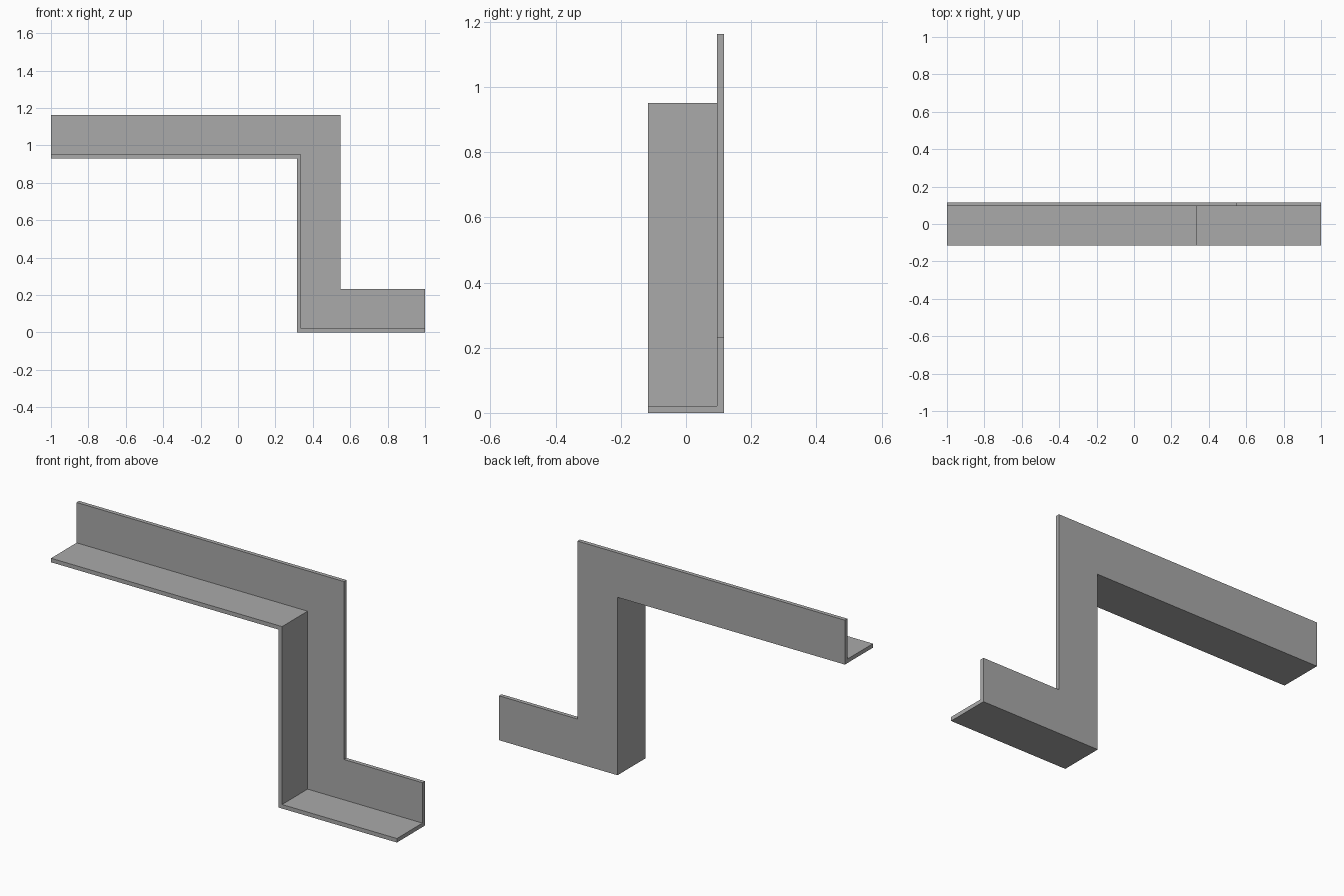
import bpy
import bmesh

cube = bpy.data.objects.get("Cube")
if cube:
    bpy.data.objects.remove(cube, do_unlink=True)

# Plain grey metal
grey = bpy.data.materials.new("grey_metal")
grey.use_nodes = True
colour = (0.4, 0.4, 0.4, 1.0)
grey.diffuse_color = colour
grey.node_tree.nodes["Principled BSDF"].inputs["Base Color"].default_value = colour

# L section: (offset from the stepped path, depth along y)
FRONT, WEB, BACK = -0.116, 0.095, 0.116
THICK, HEIGHT = 0.021, 0.232
section = [(0, FRONT), (0, BACK), (HEIGHT, BACK),
           (HEIGHT, WEB), (THICK, WEB), (THICK, FRONT)]

# Stepped path: (x, z, sideways share of the offset for a mitred corner)
path = [(-1, 0.93, 0), (0.315, 0.93, 1), (0.315, 0, 1), (1, 0, 0)]

# Sweep the section along the path and close both ends
bm = bmesh.new()
rings = [[bm.verts.new((x + d * miter, y, z + d)) for d, y in section]
         for x, z, miter in path]
for a, b in zip(rings, rings[1:]):
    for i in range(len(section)):
        j = (i + 1) % len(section)
        bm.faces.new((a[i], a[j], b[j], b[i]))
bm.faces.new(rings[0])
bm.faces.new(rings[-1])
bmesh.ops.recalc_face_normals(bm, faces=bm.faces)

mesh = bpy.data.meshes.new("stepped_angle_trim")
bm.to_mesh(mesh)
bm.free()
mesh.materials.append(grey)
trim = bpy.data.objects.new("stepped_angle_trim", mesh)
bpy.context.collection.objects.link(trim)
